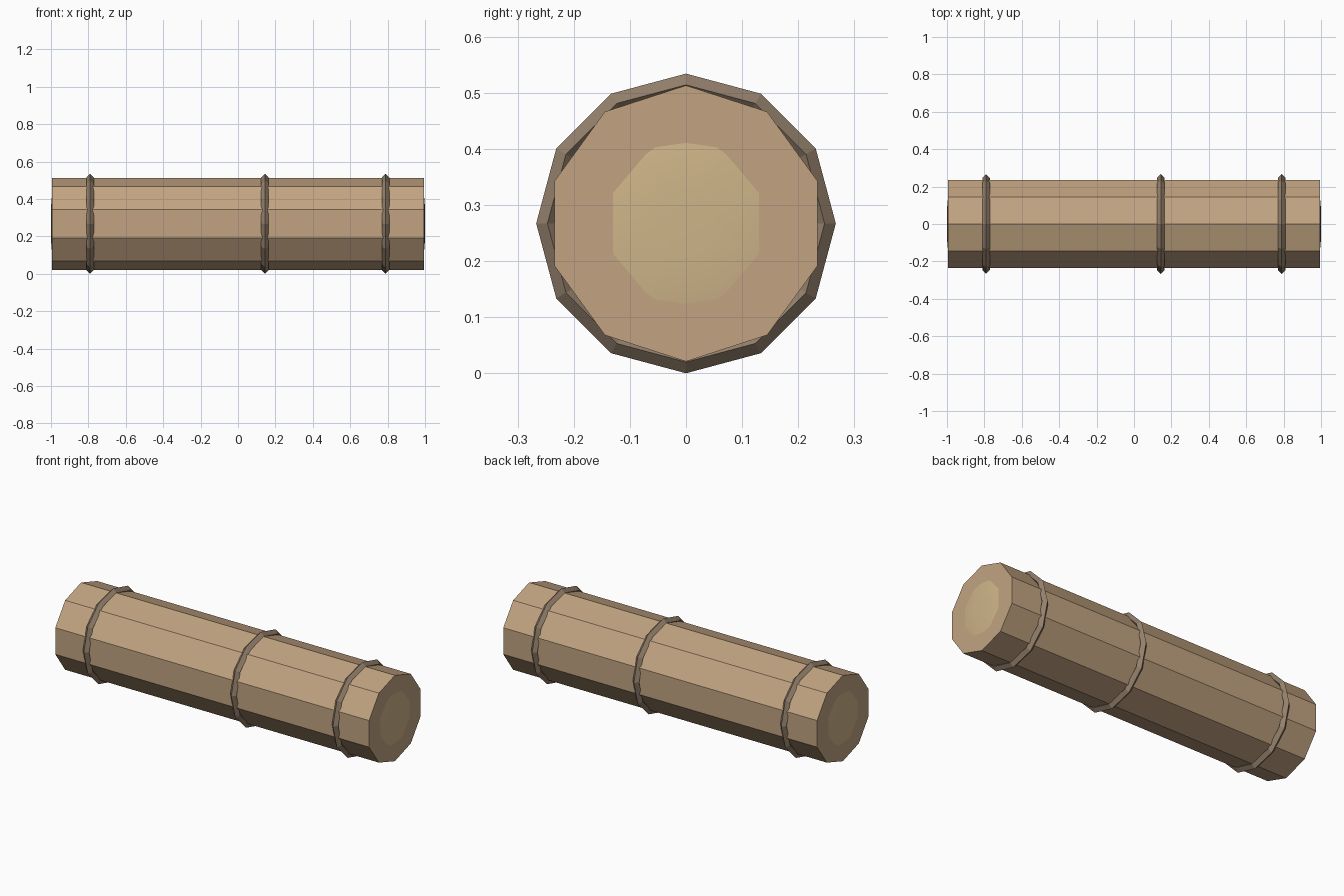
import bpy, bmesh
from math import pi, cos, sin

if "Cube" in bpy.data.objects:
    bpy.data.objects.remove(bpy.data.objects["Cube"])

CZ = 0.267  # height of the log axis


def material(name, rgb):
    m = bpy.data.materials.new(name)
    m.diffuse_color = (*rgb, 1)
    m.use_nodes = True
    m.node_tree.nodes["Principled BSDF"].inputs["Base Color"].default_value = m.diffuse_color
    return m


bark = material("bark", (0.54, 0.37, 0.22))
band = material("band", (0.30, 0.22, 0.15))
core = material("core", (0.62, 0.46, 0.25))


def make_object(name, bm, mat, smooth=False):
    bmesh.ops.recalc_face_normals(bm, faces=bm.faces)
    me = bpy.data.meshes.new(name)
    bm.to_mesh(me)
    bm.free()
    me.materials.append(mat)
    for p in me.polygons:
        p.use_smooth = smooth
    ob = bpy.data.objects.new(name, me)
    bpy.context.collection.objects.link(ob)
    return ob


def bridge(bm, a, b):
    n = len(a)
    for i in range(n):
        bm.faces.new((a[i], a[(i + 1) % n], b[(i + 1) % n], b[i]))


def loop(bm, x, r, n):
    # regular polygon around the log axis, one corner at the top
    return [bm.verts.new((x, r * sin(2 * pi * i / n), CZ + r * cos(2 * pi * i / n)))
            for i in range(n)]


# ten-sided log body
bm = bmesh.new()
a, b = loop(bm, -0.995, 0.246, 10), loop(bm, 0.995, 0.246, 10)
bridge(bm, a, b)
bm.faces.new(a)
bm.faces.new(b)
make_object("log_body", bm, bark)

# three raised bands with a diamond cross-section
for k, x in enumerate((-0.791, 0.144, 0.789)):
    bm = bmesh.new()
    rings = [loop(bm, x + 0.02 * cos(t), 0.247 + 0.02 * sin(t), 12)
             for t in (0, pi / 2, pi, 3 * pi / 2)]
    for i in range(4):
        bridge(bm, rings[i], rings[(i + 1) % 4])
    make_object(f"band_{k + 1}", bm, band)

# shallow domed core at each end
quarter = [(0.137, 0.057), (0.075, 0.130), (0.057, 0.143), (0.0, 0.151)]
half = quarter + [(-y, z) for y, z in reversed(quarter[:-1])]
outline = half + [(y, -z) for y, z in reversed(half)]
for side, label in ((1, "right"), (-1, "left")):
    bm = bmesh.new()
    layers = [[bm.verts.new((side * x, y * s, CZ + z * s)) for y, z in outline]
              for x, s in ((0.994, 1.0), (0.998, 0.8), (1.0, 0.35))]
    bridge(bm, layers[0], layers[1])
    bridge(bm, layers[1], layers[2])
    bm.faces.new(layers[2])
    make_object(f"end_core_{label}", bm, core, True)
